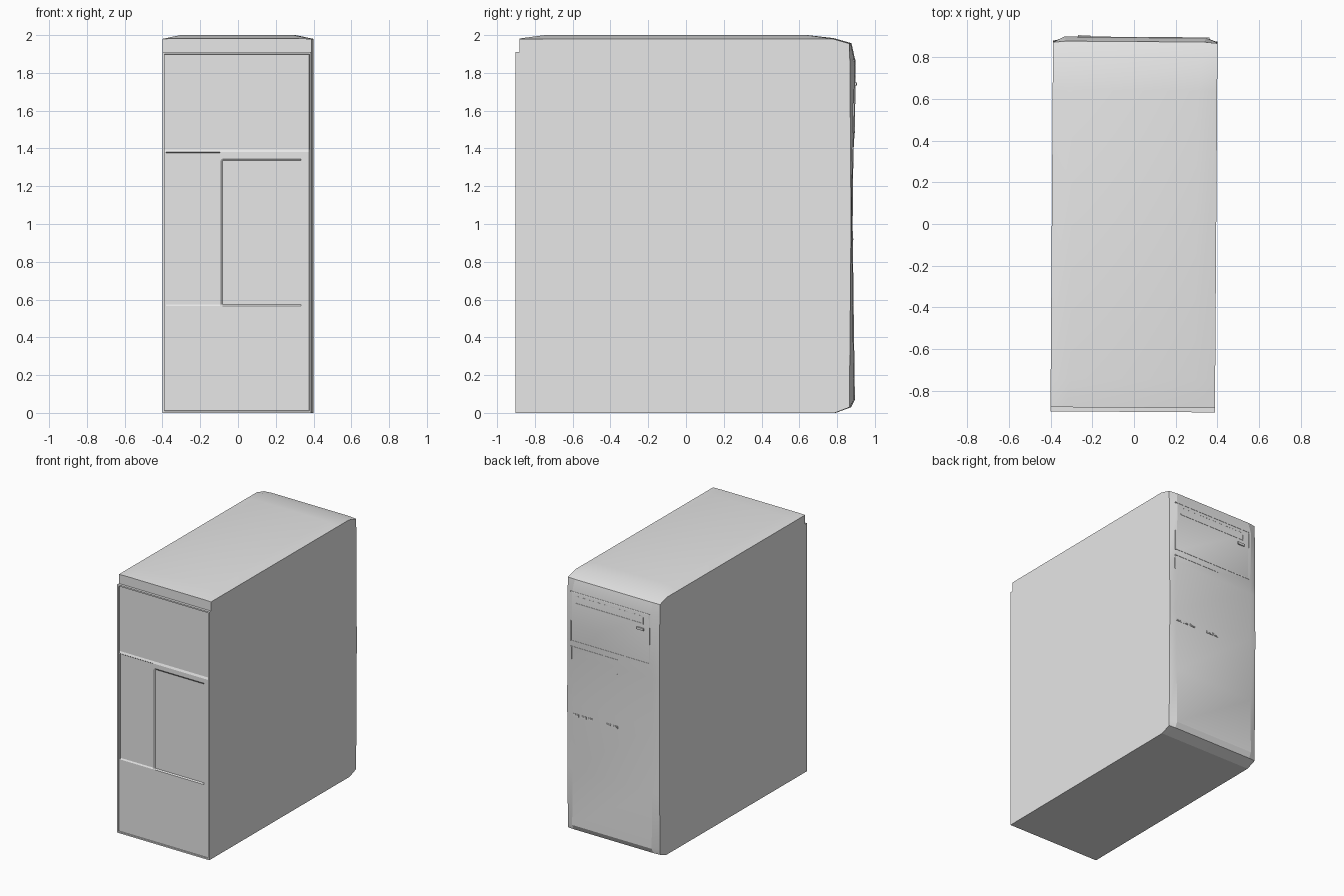
import bpy, bmesh, math

if "Cube" in bpy.data.objects:
    bpy.data.objects.remove(bpy.data.objects["Cube"])

W = 0.394                       # half width of the case
TWIST = math.radians(-0.4)      # the tower stands very slightly turned

grey = bpy.data.materials.new("light_grey")
grey.diffuse_color = (0.8, 0.8, 0.8, 1)
grey.use_nodes = True
grey.node_tree.nodes["Principled BSDF"].inputs["Base Color"].default_value = grey.diffuse_color


def finish(name, bm, recalc=False, smooth=None):
    if recalc:
        bmesh.ops.recalc_face_normals(bm, faces=bm.faces)
    me = bpy.data.meshes.new(name)
    bm.to_mesh(me)
    bm.free()
    me.materials.append(grey)
    ob = bpy.data.objects.new(name, me)
    bpy.context.collection.objects.link(ob)
    ob.rotation_euler.z = TWIST
    if smooth:
        bpy.ops.object.select_all(action='DESELECT')
        ob.select_set(True)
        bpy.context.view_layer.objects.active = ob
        bpy.ops.object.shade_smooth_by_angle(angle=math.radians(smooth))
    return ob


def grid(bm, rows):
    vs = [[bm.verts.new(p) for p in row] for row in rows]
    for a, b in zip(vs, vs[1:]):
        for i in range(len(a) - 1):
            bm.faces.new((a[i], a[i + 1], b[i + 1], b[i]))
    return vs


# Case: strip running up the bulged fascia and back over the domed top.
# Each row: side y, side z, middle y, middle z, half width of the middle
profile = [
    (0.79, 0.0, 0.79, 0.0, 0.34),
    (0.868, 0.03, 0.872, 0.03, 0.34),
    (0.868, 0.07, 0.892, 0.07, 0.34),
    (0.872, 0.50, 0.886, 0.50, 0.34),
    (0.876, 1.00, 0.880, 1.00, 0.34),
    (0.874, 1.38, 0.884, 1.38, 0.34),
    (0.873, 1.48, 0.890, 1.48, 0.34),
    (0.870, 1.86, 0.895, 1.86, 0.34),
    (0.868, 1.955, 0.874, 1.957, 0.33),
    (0.78, 1.98, 0.78, 1.984, 0.32),
    (0.64, 1.98, 0.64, 2.0, 0.30),
    (-0.745, 1.98, -0.745, 2.0, 0.30),
    (-0.88, 1.98, -0.88, 1.982, 0.32),
    (-0.88, 1.91, -0.88, 1.91, 0.32),
    (-0.90, 1.91, -0.90, 1.91, 0.32),
]
bm = bmesh.new()
rows = [[(W, sy, sz), (m, my, mz), (-m, my, mz), (-W, sy, sz)]
        for sy, sz, my, mz, m in profile]
vs = grid(bm, rows)
heel_r = bm.verts.new((W, -0.90, 0))
heel_l = bm.verts.new((-W, -0.90, 0))
bm.faces.new([r[0] for r in vs] + [heel_r])      # right side
bm.faces.new([r[3] for r in vs] + [heel_l])      # left side
bm.faces.new(vs[0] + [heel_l, heel_r])           # underside
finish("case", bm, recalc=True, smooth=15)


# Rear panel: rim, recessed field, raised lower part with two shallow bays
def rear_y(x, z):
    if abs(x) > 0.3835 or z < 0.0115 or z > 1.8985:
        return -0.90
    if z > 1.39:
        return -0.885
    if -0.0755 < x < 0.3405 and 0.5745 < z < 1.3355:
        return -0.885
    if -0.3755 < x < -0.0895 and 0.5745 < z < 1.3755:
        return -0.886
    return -0.892


xs = [-W, -0.384, -0.383, -0.376, -0.375, -0.09, -0.089, -0.085, -0.075,
      0.34, 0.341, 0.383, 0.384, W]
zs = [0, 0.011, 0.012, 0.565, 0.575, 1.335, 1.345, 1.375, 1.38, 1.395,
      1.898, 1.899, 1.91]
bm = bmesh.new()
grid(bm, [[(x, rear_y(x, z), z) for x in xs] for z in zs])
finish("back_panel", bm)


# Height of the fascia surface in its middle section
def fascia_y(z):
    pts = profile[1:9]
    for a, b in zip(pts, pts[1:]):
        if a[3] <= z <= b[3]:
            t = (z - a[3]) / (b[3] - a[3])
            return a[2] + t * (b[2] - a[2])
    return 0.88


def plate(name, x0, x1, z0, z1, out=0.002):
    bm = bmesh.new()
    p = [[bm.verts.new((x, fascia_y(z) + d, z))
          for x, z in ((x0, z0), (x1, z0), (x1, z1), (x0, z1))]
         for d in (-0.006, out)]
    bm.faces.new(p[0])
    bm.faces.new(p[1])
    for i in range(4):
        j = (i + 1) % 4
        bm.faces.new((p[0][i], p[0][j], p[1][j], p[1][i]))
    finish(name, bm, recalc=True)


# Seams around the drive bays
T = 0.007
plate("bay_seam_top", -0.325, 0.355, 1.863, 1.863 + T)
plate("bay_seam_bottom", -0.325, 0.355, 1.483, 1.483 + T)
plate("bay_seam_side", -0.325, -0.325 + T, 1.49, 1.863)
plate("bay_seam_outer", 0.355 - T, 0.355, 1.49, 1.64)
plate("tray_seam_bottom", -0.27, 0.31, 1.78, 1.78 + T)
plate("tray_seam_side", -0.27, -0.27 + T, 1.787, 1.84)
for i in range(10):
    x = -0.265 + i * 0.06
    plate("tray_seam_dash", x, x + 0.035, 1.838, 1.842, 0.001)
plate("small_drive_seam_top", -0.045, 0.355, 1.437, 1.437 + T)
plate("small_drive_seam_side", 0.355 - T, 0.355, 1.33, 1.437)

# Buttons and the row of ports
plate("eject_button", -0.275, -0.215, 1.732, 1.75, 0.009)
plate("small_drive_button", -0.052, -0.038, 1.322, 1.33)
for x in (0.315, 0.25, 0.188, 0.035, -0.02):
    plate("port", x - 0.024, x + 0.024, 0.908, 0.928, 0.003)
    plate("port_tongue", x - 0.016, x + 0.016, 0.914, 0.922, 0.005)
